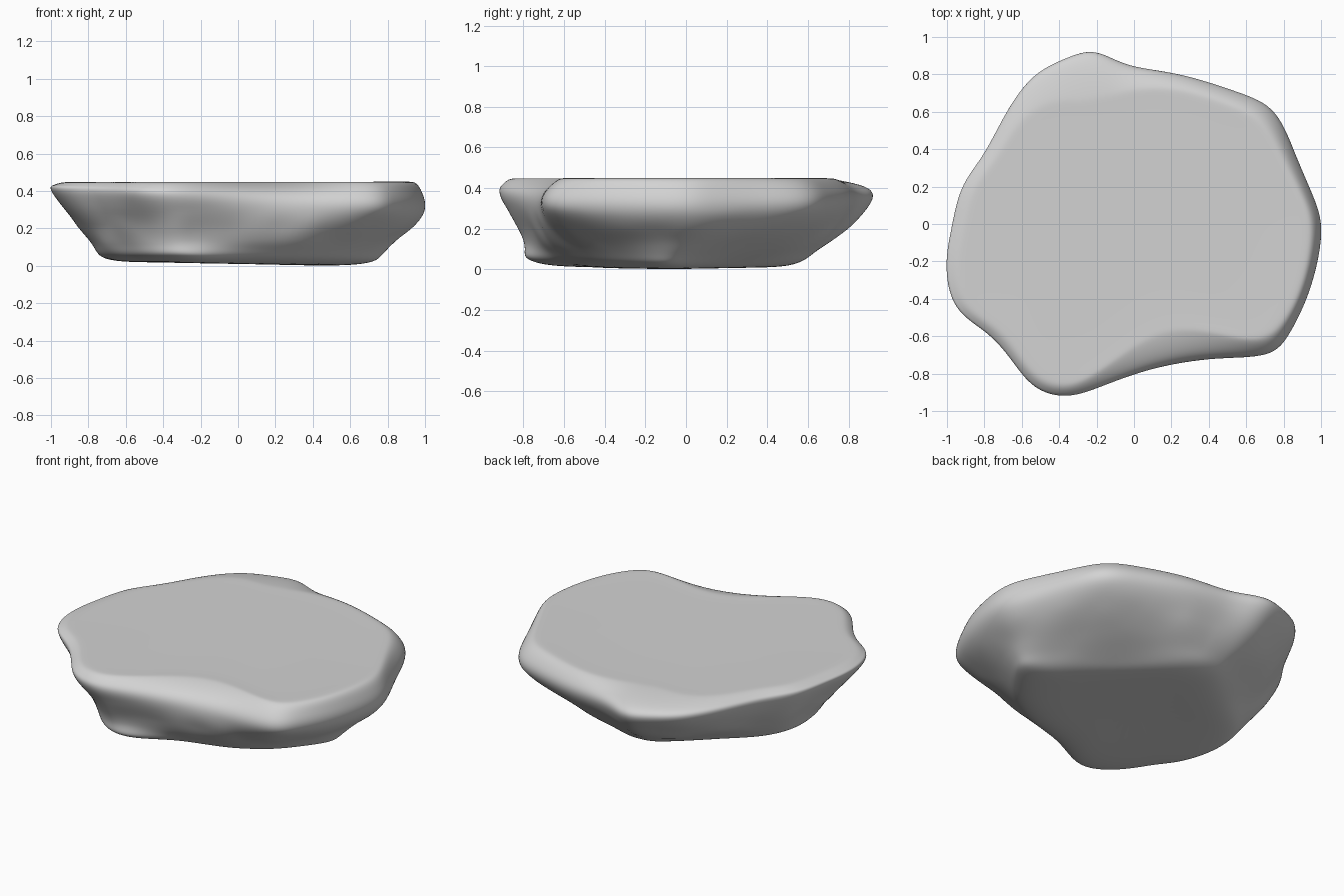
import bpy
import bmesh
from mathutils import Vector, noise

cube = bpy.data.objects.get("Cube")
if cube:
    bpy.data.objects.remove(cube, do_unlink=True)

# Pale stone material
stone = bpy.data.materials.new("pale_grey_stone")
stone.use_nodes = True
stone_colour = (0.65, 0.65, 0.65, 1)
stone.diffuse_color = stone_colour
shader = stone.node_tree.nodes["Principled BSDF"]
shader.inputs["Base Color"].default_value = stone_colour
shader.inputs["Roughness"].default_value = 0.8

# Spokes around the slab: rim x, rim y, inset of the flat top, foot x, foot y
SPOKES = [
    (1.0, -.05, .06, .73, -.08),
    (.96, .13, .06, .63, .03),
    (.86, .36, .07, .5, .16),
    (.75, .6, .09, .38, .27),
    (.55, .7, .08, .25, .39),
    (.25, .8, .08, .1, .52),
    (0, .84, .12, -.02, .57),
    (-.14, .9, .2, -.11, .57),
    (-.25, .925, .24, -.18, .55),
    (-.38, .88, .23, -.27, .48),
    (-.54, .79, .16, -.36, .4),
    (-.68, .6, .09, -.47, .3),
    (-.8, .37, .07, -.58, .2),
    (-.92, .2, .07, -.67, .09),
    (-.97, -.02, .07, -.72, -.05),
    (-1.0, -.22, .07, -.72, -.23),
    (-.95, -.45, .06, -.65, -.4),
    (-.78, -.58, .06, -.58, -.5),
    (-.65, -.73, .06, -.51, -.61),
    (-.53, -.87, .06, -.43, -.71),
    (-.35, -.92, .07, -.32, -.78),
    (-.15, -.86, .11, -.18, -.76),
    (.12, -.77, .16, .03, -.63),
    (.42, -.72, .17, .27, -.56),
    (.71, -.7, .11, .49, -.43),
    (.83, -.57, .06, .6, -.31),
    (.94, -.34, .05, .68, -.2),
]
TOP = .446


def spoke_column(rx, ry, inset, fx, fy):
    """Points down one spoke, from the flat top to the underside."""
    rim = Vector((rx, ry, .335 - .06 * rx))
    foot = Vector((fx, fy, .036 - .014 * fx + .02 * fy * fy))
    inward = Vector((-rx, -ry, 0)).normalized()
    edge = rim + inward * inset
    edge.z = TOP
    shoulder = rim + inward * inset * .28
    shoulder.z = rim.z + (TOP - rim.z) * .66
    # Back faces belly outward, the front lobe hollows inward,
    # and the front scallop overhangs its foot
    if ry > 0:
        belly = .36
    elif ry < -.8:
        belly = .7
    elif 0 < rx < .6:
        belly = .28
    else:
        belly = .5
    middle = rim.lerp(foot, belly)
    middle.z = rim.z * .5 + foot.z * .5
    low = rim.lerp(foot, belly + (1 - belly) * .65)
    low.z = rim.z * .17 + foot.z * .83
    under = Vector((fx * .8, fy * .8, .012 - .012 * fx))
    inner_top = Vector((edge.x * .88, edge.y * .88, TOP))
    core_top = Vector((edge.x * .4, edge.y * .4, TOP))
    core_under = Vector((fx * .4, fy * .4, .012 - .012 * fx))
    return [core_top, inner_top, edge, shoulder, rim, middle, low, foot,
            under, core_under]


def tighten(points, closed):
    """Push points outward so that the rounded surface passes through them."""
    result = [p.copy() for p in points]
    last = len(points) - 1
    for i, p in enumerate(points):
        if closed or 0 < i < last:
            neighbours = points[i - 1] + points[(i + 1) % len(points)]
            result[i] += (p * 2 - neighbours) / 6
    return result


# Tighten down the spokes, then around the rings
grid = [tighten(spoke_column(*s), False) for s in SPOKES]
rings = [tighten(ring, True) for ring in zip(*grid)]

# Loft the rings into a closed slab
bm = bmesh.new()
loops = [[bm.verts.new(p) for p in ring] for ring in rings]
count = len(SPOKES)
for upper, lower in zip(loops, loops[1:]):
    for i in range(count):
        k = (i + 1) % count
        bm.faces.new((upper[i], lower[i], lower[k], upper[k]))
for loop, height in ((loops[0], TOP), (loops[-1], .012)):
    centre = bm.verts.new((0, 0, height))
    for i in range(count):
        bm.faces.new((loop[i], loop[(i + 1) % count], centre))
bmesh.ops.recalc_face_normals(bm, faces=bm.faces)

mesh = bpy.data.meshes.new("flat_rock")
bm.to_mesh(mesh)
bm.free()
mesh.materials.append(stone)
rock = bpy.data.objects.new("flat_rock", mesh)
bpy.context.collection.objects.link(rock)
bpy.context.view_layer.objects.active = rock
rock.select_set(True)

# Round the slab
subdivide = rock.modifiers.new("rounding", "SUBSURF")
subdivide.levels = subdivide.render_levels = 3
bpy.ops.object.modifier_apply(modifier=subdivide.name)

# Weathered unevenness on the flanks only, fading out at the rim and foot
for v in mesh.vertices:
    fade = max(0, min(1, (.3 - v.co.z) * 10)) * max(0, min(1, v.co.z * 8))
    wobble = noise.noise(v.co * 4.5) * .015 * fade
    v.co += Vector((v.co.x, v.co.y, 0)).normalized() * wobble

bpy.ops.object.shade_smooth()
